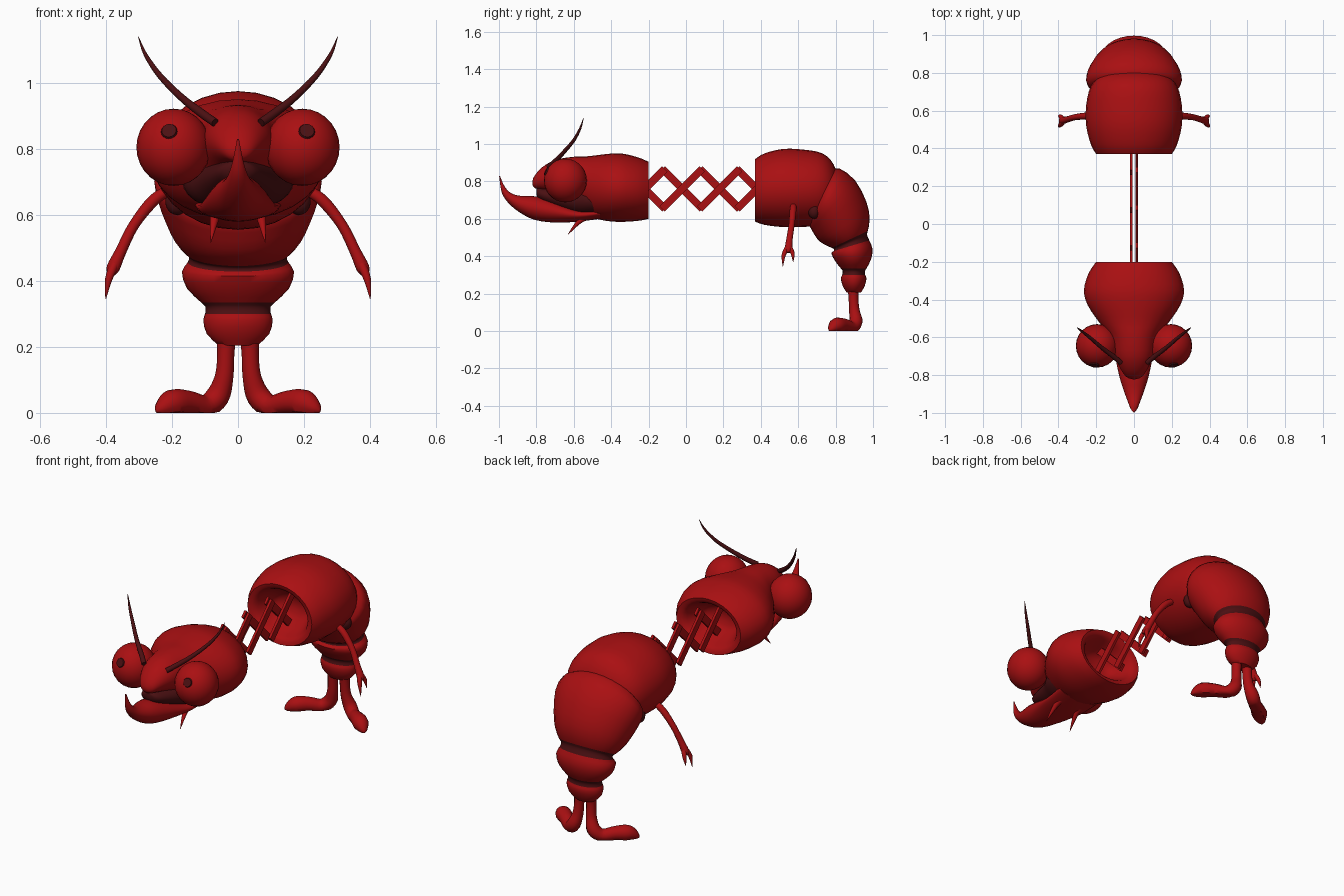
import bpy, bmesh, math
from mathutils import Vector

if "Cube" in bpy.data.objects:
    bpy.data.objects.remove(bpy.data.objects["Cube"])


def material(name, rgb):
    m = bpy.data.materials.new(name)
    m.diffuse_color = (*rgb, 1)
    m.use_nodes = True
    m.node_tree.nodes["Principled BSDF"].inputs["Base Color"].default_value = m.diffuse_color
    return m


RED = material("shell red", (0.40, 0.005, 0.006))
DARK = material("dark maroon", (0.07, 0.005, 0.006))


def finish(name, bm, mats):
    bmesh.ops.recalc_face_normals(bm, faces=bm.faces[:])
    me = bpy.data.meshes.new(name)
    bm.to_mesh(me)
    bm.free()
    for m in mats:
        me.materials.append(m)
    ob = bpy.data.objects.new(name, me)
    bpy.context.collection.objects.link(ob)
    bpy.context.view_layer.objects.active = ob
    ob.select_set(True)
    bpy.ops.object.shade_smooth_by_angle(angle=math.radians(50))
    ob.select_set(False)
    return ob


def smooth_rows(rows, steps=3):
    """Catmull-Rom interpolation through rows of numbers."""
    out = []
    n = len(rows)
    for i in range(n - 1):
        a, b, c, d = rows[max(i - 1, 0)], rows[i], rows[i + 1], rows[min(i + 2, n - 1)]
        for k in range(steps):
            t = k / steps
            out.append([0.5 * (2 * q + (r - p) * t + (2 * p - 5 * q + 4 * r - s) * t * t
                               + (3 * q - p - 3 * r + s) * t ** 3)
                        for p, q, r, s in zip(a, b, c, d)])
    return out + [list(rows[-1])]


def skin(name, rings, mats, caps=(True, True), dark=()):
    """Bridge rings of points; dark lists ring spans using the second material."""
    bm = bmesh.new()
    vs = [[bm.verts.new(p) for p in r] for r in rings]
    n = len(vs[0])
    for i in range(len(vs) - 1):
        for k in range(n):
            f = bm.faces.new((vs[i][k], vs[i][(k + 1) % n],
                              vs[i + 1][(k + 1) % n], vs[i + 1][k]))
            f.material_index = int(i in dark)
    for use, r in zip(caps, (vs[0], vs[-1])):
        if use:
            bm.faces.new(r)
    return finish(name, bm, mats)


def loft(name, rows, mats=(RED,), caps=(True, True), steps=3, dark=(), n=28):
    """Row: top y, top z, bottom y, bottom z, half width."""
    rings = []
    for ty, tz, by, bz, rx in smooth_rows(rows, steps):
        c = Vector((0, (ty + by) / 2, (tz + bz) / 2))
        up = Vector((0, (ty - by) / 2, (tz - bz) / 2))
        rings.append([c + up * math.cos(a) + Vector((rx * math.sin(a), 0, 0))
                      for a in (2 * math.pi * k / n for k in range(n))])
    spans = {i * steps + k for i in dark for k in range(steps)}
    return skin(name, rings, mats, caps, spans)


def tube(name, rows, side=1, mat=RED, n=12):
    """Row: x, y, z, radius.  Flattened where it meets the floor."""
    rows = smooth_rows([(x * side, y, z, r) for x, y, z, r in rows], 4)
    pts = [Vector(r[:3]) for r in rows]
    u = Vector((0, 1, 0))
    rings = []
    for i, p in enumerate(pts):
        t = (pts[min(i + 1, len(pts) - 1)] - pts[max(i - 1, 0)]).normalized()
        u = (u - t * u.dot(t)).normalized()
        w = t.cross(u)
        ring = []
        for k in range(n):
            a = 2 * math.pi * k / n
            q = p + (u * math.cos(a) + w * math.sin(a)) * max(rows[i][3], 0.001)
            q.z = max(q.z, 0)
            ring.append(q)
        rings.append(ring)
    return skin(name, rings, (mat,))


def ball(name, loc, radii, mat=RED):
    bm = bmesh.new()
    bmesh.ops.create_uvsphere(bm, u_segments=24, v_segments=14, radius=1)
    for v in bm.verts:
        v.co = Vector([c * r for c, r in zip(v.co, radii)]) + Vector(loc)
    return finish(name, bm, (mat,))


def straight(rows):
    """Rows with an upright cross-section: y, top, bottom, half width."""
    return [(y, t, y, b, w) for y, t, b, w in rows]


# Head shell, tapering forward into the upper jaw
loft("head", straight([
    (-.20, .905, .60, .20), (-.26, .93, .589, .24), (-.35, .95, .584, .265),
    (-.43, .946, .59, .245), (-.52, .935, .615, .185), (-.60, .932, .68, .125),
    (-.70, .915, .735, .10), (-.77, .875, .755, .07), (-.81, .83, .765, .04),
    (-.822, .80, .785, .008)]), caps=(False, True))
loft("head_hollow", straight([
    (-.20, .905, .60, .20), (-.215, .875, .63, .165), (-.27, .85, .655, .135),
    (-.33, .82, .69, .10), (-.35, .77, .74, .02)]), caps=(False, True))

# Dark mouth interior and hooked lower jaw
loft("mouth", straight([
    (-.45, .80, .61, .17), (-.53, .79, .61, .165), (-.60, .78, .62, .125),
    (-.70, .77, .66, .09), (-.78, .765, .70, .055), (-.80, .76, .73, .02)]),
    (DARK,))
loft("lower_jaw", [
    (-.46, .66, -.46, .60, .13), (-.58, .655, -.58, .585, .12),
    (-.70, .695, -.70, .58, .10), (-.80, .72, -.81, .595, .078),
    (-.875, .722, -.89, .635, .054), (-.93, .735, -.95, .685, .033),
    (-.968, .77, -.985, .74, .018), (-.995, .83, -.999, .828, .003)])

# First abdomen segment, hollow at the front
loft("abdomen", straight([
    (.37, .92, .585, .20), (.42, .95, .568, .228), (.52, .974, .556, .253),
    (.63, .97, .557, .253), (.73, .95, .57, .228), (.79, .89, .62, .17),
    (.82, .80, .70, .06)]), caps=(False, True))
loft("abdomen_hollow", straight([
    (.37, .92, .585, .20), (.385, .89, .615, .165), (.44, .865, .64, .135),
    (.50, .82, .69, .10), (.52, .77, .74, .02)]), caps=(False, True))

# Downward curving tail with dark joint bands (top = back edge)
loft("tail", [
    (.77, .86, .68, .64, .17), (.82, .87, .66, .575, .245),
    (.905, .805, .67, .545, .25), (.965, .69, .70, .495, .222),
    (.982, .60, .735, .465, .195), (.972, .535, .78, .445, .163),
    (.968, .515, .79, .438, .148), (.98, .485, .79, .428, .152),
    (.997, .44, .777, .415, .17), (.99, .385, .80, .37, .155),
    (.965, .335, .828, .335, .112), (.957, .32, .838, .32, .098),
    (.958, .30, .835, .30, .10), (.965, .28, .828, .28, .105),
    (.955, .24, .838, .24, .095), (.935, .205, .86, .205, .06)],
    (RED, DARK), steps=2, dark=(5, 6, 10, 11))

# Scissor lattice: two layers of crossing bars
bm = bmesh.new()
for layer in (1, -1):
    for i in range(4):
        cy = -.22 + .2 * i
        v = []
        d = Vector((0, .107, .107 * layer))
        w = Vector((0, -layer, 1)).normalized() * .02
        for x in (.007, .021):
            for e, f in ((-1, -1), (1, -1), (1, 1), (-1, 1)):
                v.append(bm.verts.new(Vector((layer * x, cy, .76)) + d * e + w * f))
        for q in ((0, 1, 2, 3), (4, 5, 6, 7), (0, 1, 5, 4), (1, 2, 6, 5),
                  (2, 3, 7, 6), (3, 0, 4, 7)):
            bm.faces.new([v[j] for j in q])
finish("scissor_lattice", bm, (RED,))

# Mirrored parts
for s, tag in ((1, "left"), (-1, "right")):
    eye = Vector((.195 * s, -.645, .805))
    ball("eye_" + tag, eye, (.113, .115, .117))
    # Pupil plate on the front of the eye
    d = Vector((.12 * s, -.89, .43)).normalized()
    bm = bmesh.new()
    bmesh.ops.create_cone(bm, cap_ends=True, segments=16, radius1=.026,
                          radius2=.022, depth=.009)
    rot = d.to_track_quat('Z', 'Y')
    for p in bm.verts:
        p.co = rot @ p.co + eye + d * .1135
    finish("pupil_" + tag, bm, (DARK,))
    tube("antenna_" + tag, [
        (.07, -.735, .88, .013), (.11, -.70, .908, .013), (.17, -.655, .955, .011),
        (.235, -.60, 1.02, .009), (.28, -.565, 1.085, .006), (.302, -.548, 1.14, .001)],
        s, DARK)
    tube("fang_" + tag, [(.062, -.47, .635, .022), (.07, -.56, .595, .015),
                         (.083, -.632, .515, .001)], s)
    tube("arm_" + tag, [
        (.20, .575, .68, .015), (.255, .572, .645, .018), (.315, .565, .57, .016),
        (.355, .553, .49, .017), (.378, .548, .44, .02), (.385, .546, .42, .012)], s)
    tube("claw_front_" + tag, [(.374, .543, .45, .014), (.392, .522, .405, .011),
                               (.401, .518, .345, .001)], s)
    tube("claw_back_" + tag, [(.374, .553, .45, .014), (.39, .57, .415, .011),
                              (.40, .573, .37, .001)], s)
    tube("leg_" + tag, [
        (.036, .895, .225, .03), (.037, .895, .18, .026), (.042, .90, .11, .028),
        (.062, .908, .05, .036), (.10, .885, .02, .034), (.15, .845, .03, .037),
        (.20, .805, .03, .041), (.235, .778, .012, .022), (.248, .768, .005, .004)], s)
    ball("joint_patch_" + tag, (.185 * s, .685, .64), (.035, .032, .04), DARK)
